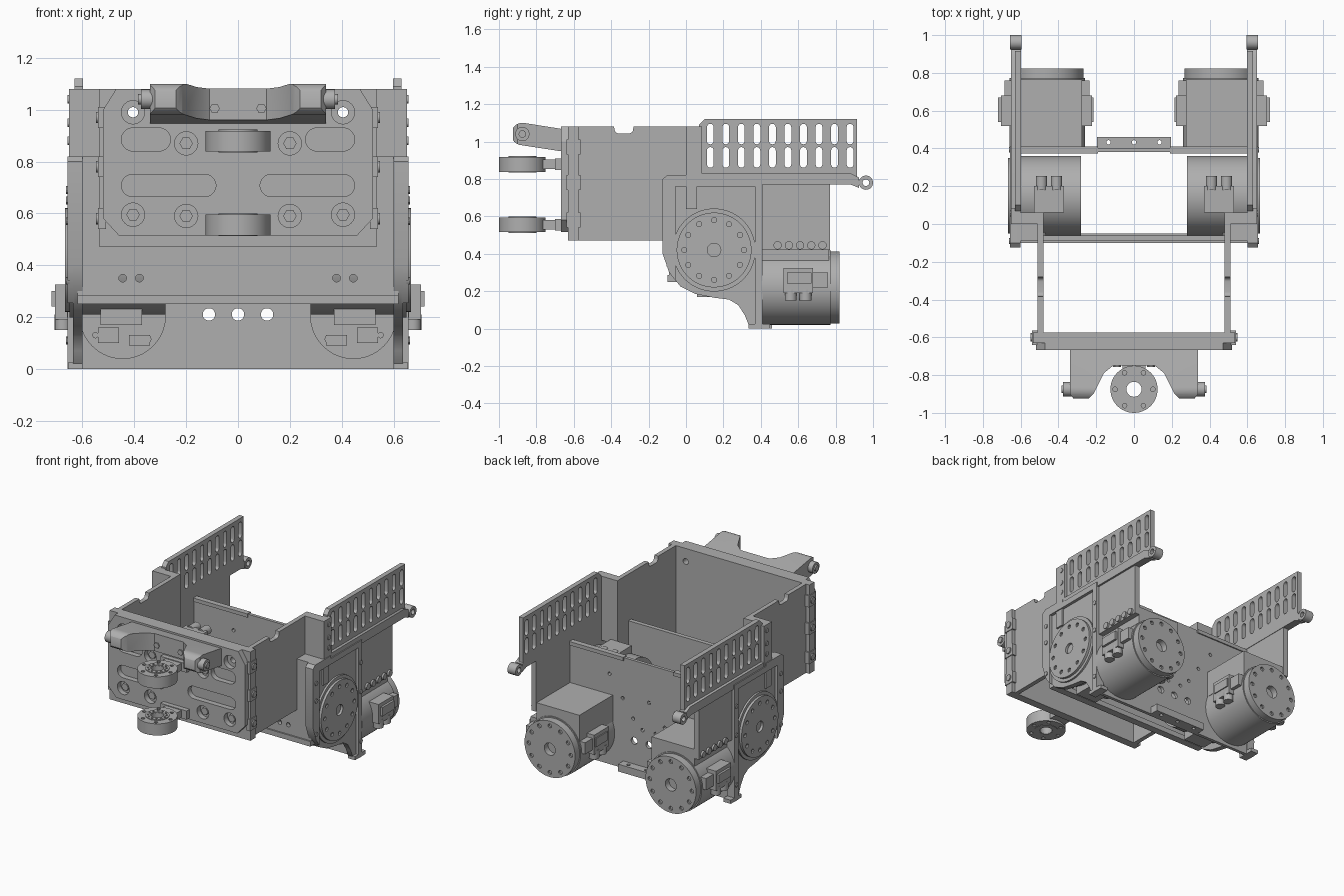
import bpy, bmesh
from math import sin, cos, pi, radians

cube = bpy.data.objects.get("Cube")
if cube:
    bpy.data.objects.remove(cube)

grey = bpy.data.materials.new("machined grey")
grey.use_nodes = True
grey.diffuse_color = (0.43, 0.43, 0.43, 1)
grey.node_tree.nodes["Principled BSDF"].inputs["Base Color"].default_value = grey.diffuse_color


def arc(u, v, r, start=0, end=2 * pi, n=40):
    steps = n if end - start == 2 * pi else n + 1
    return [(u + r * cos(start + (end - start) * i / n),
             v + r * sin(start + (end - start) * i / n)) for i in range(steps)]


def slot(u0, u1, v0, v1):
    r = min(u1 - u0, v1 - v0) / 2
    if u1 - u0 > v1 - v0:
        return arc(u1 - r, v0 + r, r, -pi / 2, pi / 2, 10) + arc(u0 + r, v0 + r, r, pi / 2, 3 * pi / 2, 10)
    return arc(u0 + r, v1 - r, r, 0, pi, 10) + arc(u0 + r, v0 + r, r, -pi, 0, 10)


def box(x0, x1, y0, y1, z0, z1):
    return ([(x0, y0), (x1, y0), (x1, y1), (x0, y1)], 'z', z0, z1)


def rod(axis, u, v, r, a, b, n=40):
    return (arc(u, v, r, n=n), axis, a, b)


def bolts(axis, u, v, ring, r, a, b, count=12):
    return [rod(axis, pu, pv, r, a, b, 10) for pu, pv in arc(u, v, ring, n=count)]


def place(axis, u, v, t):
    return {'x': (t, u, v), 'y': (u, t, v), 'z': (u, v, t)}[axis]


def build(name, prisms):
    bm = bmesh.new()
    for pts, axis, a, b in prisms:
        lo = [bm.verts.new(place(axis, u, v, a)) for u, v in pts]
        hi = [bm.verts.new(place(axis, u, v, b)) for u, v in pts]
        bm.faces.new(lo)
        bm.faces.new(hi)
        for i in range(len(pts)):
            j = (i + 1) % len(pts)
            bm.faces.new((lo[i], lo[j], hi[j], hi[i]))
    bmesh.ops.recalc_face_normals(bm, faces=bm.faces)
    mesh = bpy.data.meshes.new(name)
    bm.to_mesh(mesh)
    bm.free()
    obj = bpy.data.objects.new(name, mesh)
    bpy.context.collection.objects.link(obj)
    return obj


def part(name, prisms, cut=None, op='DIFFERENCE', mirror=False):
    obj = build(name, prisms)
    if cut:
        cutter = build(name + "_cutter", cut)
        cutter.hide_render = True
        mod = obj.modifiers.new("cut", 'BOOLEAN')
        mod.operation, mod.solver, mod.object = op, 'EXACT', cutter
        bpy.context.view_layer.update()
        done = obj.evaluated_get(bpy.context.evaluated_depsgraph_get())
        mesh = bpy.data.meshes.new_from_object(done)
        obj.modifiers.clear()
        obj.data = mesh
        bpy.data.objects.remove(cutter)
    obj.data.materials.clear()
    obj.data.materials.append(grey)
    for p in obj.data.polygons:
        p.use_smooth = True
    obj.data.set_sharp_from_angle(angle=radians(30))
    if mirror:
        obj.modifiers.new("mirror", 'MIRROR')


# Front armour plate with slots and recessed screw holes
both = (-1, 1)
spots = [(s * x, z) for s in both for x, z in ((.405, .99), (.405, .595), (.2, .87), (.2, .59))]
outline = [(-.46, .515), (.46, .515), (.52, .58), (.52, 1.0), (.47, 1.08),
           (-.47, 1.08), (-.52, 1.0), (-.52, .58)]
long_slots = [(slot(*sorted((s * .085, s * .45)), .665, .75), 'y', -.7, -.61) for s in both]
short_slots = [(slot(*sorted((s * .26, s * .45)), .84, .93), 'y', -.7, -.61) for s in both]
part("front_armour", [(outline, 'y', -.667, -.63)],
     [rod('y', x, z, .045, -.7, -.61, 24) for x, z in spots] + long_slots + short_slots)
part("front_armour_screws", [rod('y', x, z, .026, -.65, -.62, 6) for x, z in spots if z < .9])
part("front_backing_plate", [box(-.535, .535, -.63, -.575, .47, 1.08)],
     [rod('y', s * .405, .99, .02, -.7, -.5, 16) for s in both])
part("front_edge_tabs", [box(.51, .54, -.64, -.565, z - .04, z + .04) for z in (.58, .78, .97)]
     + [rod('x', -.6, z, .022, .53, .548, 16) for z in (.58, .78, .97)], mirror=True)

# Forked front bracket: plan shape limited by its side profile
plan = [(-.34, -.66), (-.34, -.9), (-.32, -.925), (-.24, -.925), (-.215, -.9), (-.16, -.79), (-.11, -.75)]
plan += [(-x, y) for x, y in reversed(plan)]
profile = [(-.65, 1.065)] + arc(-.875, 1.04, .06, radians(80), radians(255), 16) + [(-.65, .945)]
part("front_fork", [(plan, 'z', .9, 1.15)], [(profile, 'x', -.5, .5)], 'INTERSECT')
part("fork_pins", [rod('x', -.875, 1.04, .038, .3, .375, 24), rod('x', -.875, 1.04, .02, .37, .385, 16)],
     mirror=True)
part("fork_screws", [rod('y', .09, 1.005, .02, -.758, -.74, 6)], mirror=True)

# Two guide rollers on the front
for label, z in (("lower", .515), ("upper", .838)):
    part(label + "_roller", [rod('z', 0, -.875, .125, z, z + .08, 48)],
         [rod('z', 0, -.875, .04, z - .1, z + .2, 24)]
         + bolts('z', 0, -.875, .1, .012, z + .06, z + .2, 6)
         + bolts('z', 0, -.875, .1, .012, z - .1, z + .02, 6))
    part(label + "_roller_hub", [rod('z', 0, -.875, .075, z - .003, z + .085, 32)],
         [rod('z', 0, -.875, .042, z - .1, z + .2, 24)]
         + bolts('z', 0, -.875, .058, .007, z + .075, z + .2))
    part(label + "_roller_arm", [box(-.06, .06, -.77, -.66, z + .015, z + .065),
                                 box(-.1, .1, -.7, -.66, z + .01, z + .07)])

# Forward side walls with a notch in the top edge
wall = [(-.6, .47), (.06, .47), (.06, 1.08), (-.28, 1.08)] + arc(-.305, 1.065, .022, 0, -pi / 2, 6)
wall += arc(-.36, 1.065, .022, -pi / 2, -pi, 6) + [(-.385, 1.08), (-.6, 1.08)]
part("forward_side_wall", [(wall, 'x', .48, .51)], mirror=True)
part("wall_lower_strip", [box(.47, .51, -.09, -.04, .285, .5)], mirror=True)

# Step between narrow front and wide rear
part("step_panel", [box(.48, .65, .0, .06, .64, 1.08), box(.48, .62, -.09, -.05, .25, .82),
                    box(.48, .62, -.09, .05, .79, .82), box(.6, .652, .0, .085, .78, 1.08)]
     + [rod('x', .055, z, .016, .64, .657, 12) for z in (.88, .95, 1.04)], mirror=True)

# Rear side plate with curved belly
belly = [(-.125, .80), (-.125, .4), (-.09, .3), (-.03, .225), (.05, .185), (.15, .165), (.23, .155),
         (.28, .125), (.315, .07), (.335, .02), (.36, 0), (.41, 0), (.41, .42), (.77, .42), (.77, .8),
         (.07, .82), (-.1, .82)]
part("rear_side_plate", [(belly, 'x', .6, .637)], [rod('x', .15, .42, .21, .5, .7)], mirror=True)
rim = [(-.125, .80), (-.125, .4), (-.09, .3), (-.055, .255), (-.055, .76), (.37, .76), (.37, 0),
       (.41, 0), (.41, .8), (.07, .8), (.07, .82), (-.1, .82)]
part("side_rim", [(rim, 'x', .63, .657)], mirror=True)
part("rim_screws", [rod('x', y, z, .015, .65, .663, 12) for y, z in
                    ((-.09, .69), (-.09, .57), (-.09, .34), (.393, .65), (.393, .45), (.393, .11))]
     + [rod('x', .49 + .06 * i, .445, .022, .63, .65, 16) for i in range(5)], mirror=True)
part("side_foot", [box(.6, .655, .335, .45, 0, .025)], mirror=True)

# Slotted guard, rail and rear eyelet
guard = [(.07, .8), (.07, 1.09), (.1, 1.12), (.915, 1.12), (.915, .8)]
holes = []
for i in range(10):
    y = .13 + .083 * i
    holes += [(slot(y - .018, y + .018, z, z + .11), 'x', .5, .7) for z in (.86, .985)]
part("slotted_guard", [(guard, 'x', .597, .63)], holes, mirror=True)
part("guard_rail", [([(.07, .77), (.07, .83), (.88, .83), (.925, .808), (.925, .752), (.88, .77)],
                     'x', .597, .65)], mirror=True)
part("rear_eyelet", [rod('x', .962, .78, .038, .595, .657, 28)],
     [rod('x', .962, .78, .018, .5, .7, 20)], mirror=True)

# Cross bulkheads and lower beam
small = [(0, .5), (.12, .36), (-.12, .36), (.2, .48), (-.2, .48), (.3, .62), (-.3, .62), (.05, .3), (-.05, .3)]
part("rear_bulkhead", [box(-.655, .655, .38, .402, 0, .76)],
     [rod('y', s * .445, .205, .165, .3, .5) for s in both]
     + [rod('y', x, .21, .024, .3, .5, 20) for x in (-.112, 0, .112)]
     + [rod('y', x, z, .012, .3, .5, 12) for x, z in small])
part("front_bulkhead", [box(-.48, .48, -.09, -.06, .27, .76)],
     [rod('y', s * x, .35, .015, -.2, 0, 12) for s in both for x in (.38, .445)])
part("lower_beam", [box(-.62, .62, -.1, -.05, .25, .285)])
part("bulkhead_top_lip", [box(.19, .6, .372, .41, .74, .765)], mirror=True)
part("rear_tab", [box(-.195, .195, .4, .46, 0, .05)],
     [rod('z', x, .432, .012, -.1, .2, 12) for x in (-.135, 0, .135)])

# Side-facing motors
part("side_motor_body", [rod('x', .15, .42, .21, .28, .615, 64)],
     [rod('x', .15, .42, .06, .2, .3)], mirror=True)
part("side_motor_ring", [rod('x', .15, .42, .222, .6, .65, 64)], mirror=True)
part("side_motor_face", [rod('x', .15, .42, .2, .62, .667, 64)],
     bolts('x', .15, .42, .16, .014, .655, .7) + [rod('x', .15, .42, .036, .64, .7, 24)], mirror=True)
part("side_motor_plugs", [box(.37, .53, .06, .2, .17, .665)]
     + [rod('y', x, z, .03, .18, .255, 20) for x in (.41, .49) for z in (.2, .645)], mirror=True)

# Rear-facing motors with a saddle block on top
part("rear_motor_body", [rod('y', .46, .22, .2, .403, .772, 64)], mirror=True)
part("rear_motor_face", [rod('y', .46, .22, .192, .77, .822, 64)],
     bolts('y', .46, .22, .16, .014, .808, .9) + [rod('y', .46, .22, .042, .78, .9, 24)], mirror=True)
part("rear_motor_plugs", [box(.235, .685, .53, .76, .22, .3), box(.222, .705, .52, .68, .19, .325),
                          box(.215, .72, .54, .67, .24, .3)]
     + [rod('z', x, y, .032, .15, .21, 20) for x in (.25, .675) for y in (.56, .64)], mirror=True)
part("rear_motor_saddle", [box(.275, .6, .402, .765, .3, .48)], mirror=True)
part("rear_motor_board", [box(.34, .42, .396, .41, .09, .13), box(.46, .54, .396, .41, .1, .16),
                          rod('y', .35, .115, .016, .392, .41, 16), rod('y', .55, .13, .012, .392, .41, 16)],
     mirror=True)
